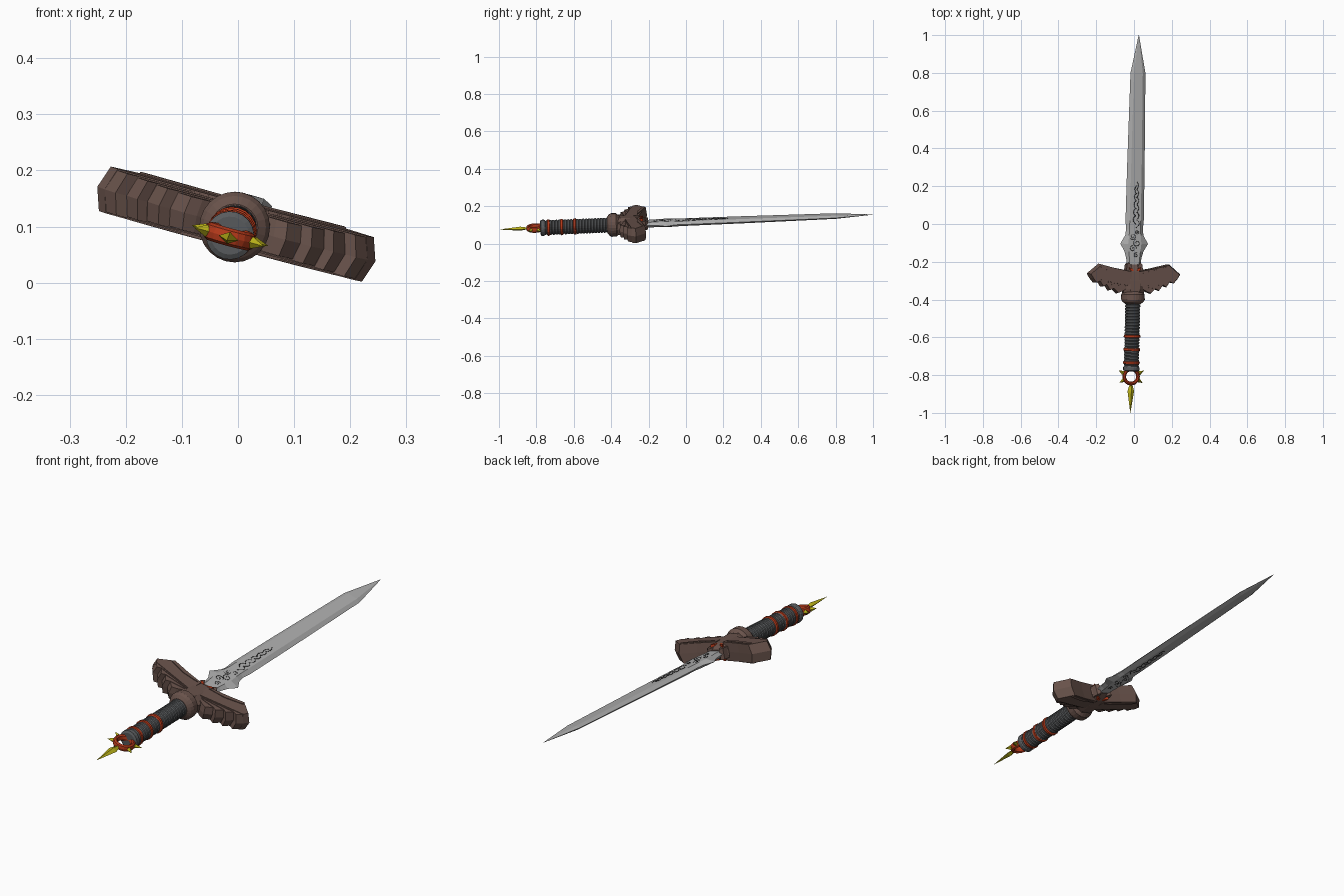
import bpy, bmesh, math
from mathutils import Vector, Matrix

if "Cube" in bpy.data.objects:
    bpy.data.objects.remove(bpy.data.objects["Cube"])

# Sword frame: u = width, v = along the sword, w = thickness
V = Vector((0.0225, 1, 0.04)).normalized()
U = Vector((math.cos(math.radians(15)), 0, -math.sin(math.radians(15))))
U = (U - V * U.dot(V)).normalized()
W = U.cross(V)
FRAME = Matrix((U, V, W)).transposed().to_4x4()
FRAME.translation = (0.003, 0, 0.115)


def material(name, r, g, b):
    m = bpy.data.materials.new(name)
    m.diffuse_color = (r, g, b, 1)
    m.use_nodes = True
    m.node_tree.nodes["Principled BSDF"].inputs["Base Color"].default_value = m.diffuse_color
    return m


STEEL = material("steel", 0.42, 0.42, 0.42)
BROWN = material("brown", 0.14, 0.085, 0.07)
GRIP = material("grip_grey", 0.1, 0.105, 0.11)
RED = material("red", 0.45, 0.04, 0.01)
GOLD = material("gold", 0.5, 0.45, 0.01)
DARK = material("engraving_dark", 0.015, 0.015, 0.015)


def place(name, data, mat):
    data.materials.append(mat)
    ob = bpy.data.objects.new(name, data)
    bpy.context.collection.objects.link(ob)
    ob.matrix_world = FRAME
    return ob


def loft(name, rings, mat, closed=False):
    """Skin a list of equal-length point rings."""
    bm = bmesh.new()
    vs = [[bm.verts.new(p) for p in r] for r in rings]
    n = len(vs[0])
    pairs = list(zip(vs, vs[1:])) + ([(vs[-1], vs[0])] if closed else [])
    for a, b in pairs:
        for i in range(n):
            j = (i + 1) % n
            bm.faces.new((a[i], a[j], b[j], b[i]))
    if not closed:
        bm.faces.new(vs[0])
        bm.faces.new(vs[-1])
    bmesh.ops.recalc_face_normals(bm, faces=bm.faces)
    me = bpy.data.meshes.new(name)
    bm.to_mesh(me)
    bm.free()
    return place(name, me, mat)


def oval(v, ru, rw, n, turn=0.0):
    return [(ru * math.cos(turn + 2 * math.pi * i / n), v,
             rw * math.sin(turn + 2 * math.pi * i / n)) for i in range(n)]


def lathe(name, profile, mat, n=20):
    return loft(name, [oval(v, r, r, n) for v, r in profile], mat)


def spike(name, base, tip, ru, rw, mat):
    """Four-sided dart, widest a quarter of the way along, lying in the u-v plane."""
    base, tip = Vector((*base, 0)), Vector((*tip, 0))
    d = tip - base
    side = Vector((-d.y, d.x, 0)).normalized()
    rings = []
    for t, s in ((0, 0.4), (0.25, 1), (1, 0.02)):
        c = base + d * t
        rings.append([c + side * ru * s, c + Vector((0, 0, rw * s)),
                      c - side * ru * s, c - Vector((0, 0, rw * s))])
    loft(name, rings, mat)


# Blade: flat centre, bevelled edges, pointed flare near the guard
sections = [(-0.24, 0.034, 0.024, 0.013), (-0.18, 0.042, 0.028, 0.014),
            (-0.145, 0.052, 0.032, 0.014), (-0.105, 0.076, 0.036, 0.014),
            (-0.06, 0.050, 0.032, 0.014), (-0.03, 0.046, 0.030, 0.013),
            (0.02, 0.050, 0.030, 0.013), (0.30, 0.048, 0.029, 0.012),
            (0.80, 0.041, 0.024, 0.009), (1.001, 0.001, 0.0005, 0.0005)]
loft("blade", [[(-h, v, 0), (-f, v, t), (f, v, t), (h, v, 0), (f, v, -t), (-f, v, -t)]
               for v, h, f, t in sections], STEEL)


# Engraved scrollwork on both blade faces
def scrolls(name, face):
    cu = bpy.data.curves.new(name, "CURVE")
    cu.dimensions = "3D"
    cu.bevel_depth = 0.0014
    cu.bevel_resolution = 0
    lines = []
    for cx, cy, r, a0 in ((-0.010, -0.13, 0.020, 0), (0.012, -0.10, 0.022, 2),
                          (-0.012, -0.065, 0.018, 4), (0.008, -0.165, 0.014, 1),
                          (0.010, -0.045, 0.013, 5)):
        lines.append([(cx + r * (1 - k / 22) * math.cos(a0 + k * 0.45),
                       cy + r * (1 - k / 22) * math.sin(a0 + k * 0.45)) for k in range(20)])
    for k in range(11):
        v0, s = -0.02 + k * 0.02, (-1) ** k
        lines.append([(s * 0.018 * math.sin(q * 0.6) * (1 - k / 20) + 0.004,
                       v0 + q * 0.009) for q in range(6)])
    for pts in lines:
        sp = cu.splines.new("POLY")
        sp.points.add(len(pts) - 1)
        for p, (x, y) in zip(sp.points, pts):
            t = 0.0138 if y < -0.06 else 0.0132
            p.co = (x, y, face * t, 1)
    place(name, cu, DARK)


scrolls("engraving_upper", 1)
scrolls("engraving_lower", -1)

# Guard: central body
loft("guard_body", [oval(v, a, b, 8, math.pi / 8) for v, a, b in
                    ((-0.215, 0.035, 0.018), (-0.25, 0.055, 0.040), (-0.30, 0.075, 0.045),
                     (-0.345, 0.068, 0.048), (-0.38, 0.052, 0.050))], BROWN)

# Guard wings: fanned feathers, each ridged along its mid plane
notches = [(0.19, -0.213), (0.238, -0.288), (0.198, -0.303), (0.160, -0.322),
           (0.118, -0.343), (0.070, -0.360)]
tips = [(0.252, -0.265), (0.218, -0.312), (0.178, -0.333), (0.138, -0.353), (0.092, -0.368)]
root = Vector((0.02, -0.275))
for side, label in ((1, "right"), (-1, "left")):
    for i, tip in enumerate(tips):
        lead = (0.11, -0.233) if i == 0 else (0.09 - 0.012 * i, -0.245 - 0.012 * i)
        outline = [(0.02, -0.25), lead, notches[i], tip, notches[i + 1], (0.02, -0.33)]
        t = 0.041 - 0.0025 * i
        rings = []
        for w, s in ((-t, 0.96), (0, 1.02), (t, 0.96)):
            pts = [root + (Vector(p) - root) * s for p in outline]
            rings.append([(side * p.x, p.y, w) for p in pts])
        loft(f"{label}_wing_feather_{i + 1}", rings, BROWN)
    # Raised finger along the wing's leading edge
    finger = [(0.03, -0.262), (0.11, -0.240), (0.185, -0.220), (0.19, -0.232), (0.11, -0.258)]
    loft(f"{label}_wing_finger", [[(side * x, y, w) for x, y in finger]
                                  for w in (-0.044, 0.044)], BROWN)
    # Horn clasping the blade root
    horn = [(0.004, -0.25), (0.018, -0.222), (0.030, -0.203), (0.042, -0.215), (0.046, -0.25)]
    loft(f"{label}_horn", [[(side * x, y, w) for x, y in horn]
                           for w in (-0.024, 0.024)], BROWN)
    # Red gems, front and back
    for face in (1, -1):
        gem = [(0.008, -0.250), (0.014, -0.236), (0.032, -0.229), (0.026, -0.245)]
        loft(f"{label}_gem", [[(side * x, y, face * w) for x, y in gem]
                              for w in (0.015, 0.036)], RED)

# Collar between guard and grip
lathe("collar", [(-0.355, 0.046), (-0.372, 0.062), (-0.400, 0.063), (-0.412, 0.056),
                 (-0.422, 0.042)], BROWN, 24)

# Ribbed grip
ribs, v0, v1 = 22, -0.412, -0.765
profile = []
for i in range(ribs):
    a = v0 + (v1 - v0) * i / ribs
    step = (v1 - v0) / ribs
    profile += [(a, 0.036), (a + step * 0.25, 0.040), (a + step * 0.75, 0.040)]
lathe("grip", profile + [(v1, 0.036)], GRIP)
lathe("grip_end_cap", [(-0.755, 0.040), (-0.760, 0.043), (-0.775, 0.043), (-0.780, 0.034)], GRIP)

# Red bands round the grip
for i, v in enumerate((-0.595, -0.665, -0.735)):
    lathe(f"grip_band_{i + 1}", [(v + 0.008, 0.039), (v + 0.005, 0.044),
                                 (v - 0.005, 0.044), (v - 0.008, 0.039)], RED)

# Pommel ring, standing in the plane of the blade
CENTRE = -0.808
ring = []
for i in range(20):
    a = 2 * math.pi * i / 20
    ring.append([((0.038 + 0.010 * math.cos(b)) * math.cos(a),
                  CENTRE + (0.038 + 0.010 * math.cos(b)) * math.sin(a),
                  0.016 * math.sin(b)) for b in (k * math.pi / 4 for k in range(8))])
loft("pommel_ring", ring, RED, closed=True)

# Gold spikes on the ring and the long end spike
for s, label in ((1, "right"), (-1, "left")):
    spike(f"{label}_upper_spike", (s * 0.036, CENTRE + 0.014), (s * 0.070, -0.776), 0.011, 0.011, GOLD)
    spike(f"{label}_lower_spike", (s * 0.034, CENTRE - 0.016), (s * 0.064, -0.842), 0.011, 0.011, GOLD)
spike("end_spike", (0, -0.848), (0, -1.001), 0.018, 0.011, GOLD)
